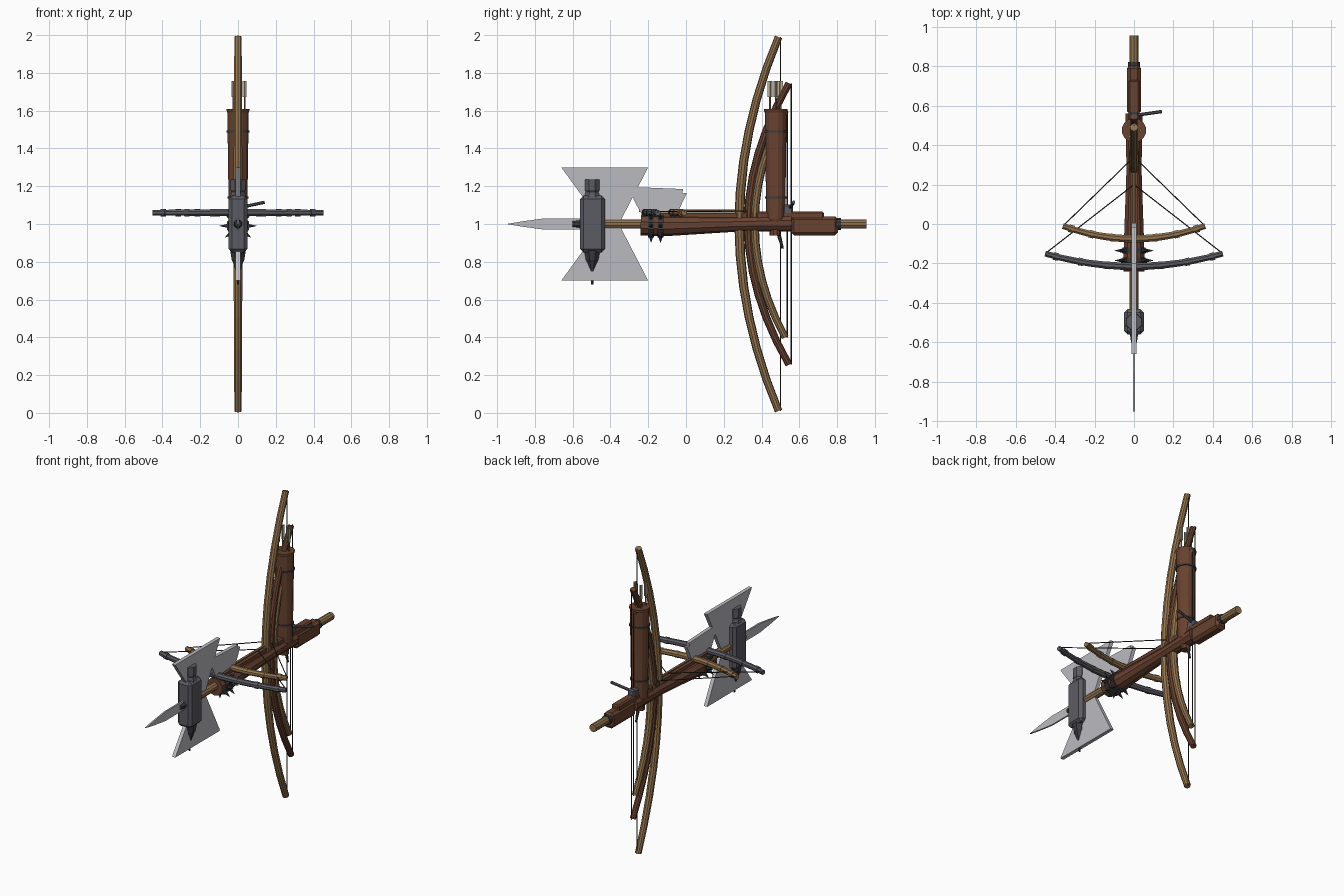
import bpy, bmesh, math
from mathutils import Vector

cube = bpy.data.objects.get("Cube")
if cube:
    bpy.data.objects.remove(cube, do_unlink=True)


def material(name, rgb):
    m = bpy.data.materials.new(name)
    m.use_nodes = True
    m.diffuse_color = (*rgb, 1)
    m.node_tree.nodes["Principled BSDF"].inputs["Base Color"].default_value = (*rgb, 1)
    return m


tan = material("tan wood", (0.29, 0.17, 0.075))
brown = material("brown leather", (0.14, 0.055, 0.03))
steel = material("grey steel", (0.105, 0.105, 0.125))
iron = material("dark iron", (0.045, 0.045, 0.05))
silver = material("bright blade", (0.5, 0.5, 0.53))
cord = material("dark cord", (0.04, 0.03, 0.025))
feather = material("pale feather", (0.5, 0.45, 0.36))


def finish(name, bm, mat):
    bmesh.ops.recalc_face_normals(bm, faces=bm.faces)
    me = bpy.data.meshes.new(name)
    bm.to_mesh(me)
    bm.free()
    me.materials.append(mat)
    ob = bpy.data.objects.new(name, me)
    bpy.context.collection.objects.link(ob)
    return ob


def tube(name, points, radii, mat, sides=10):
    """Sweep a regular polygon along a flat path, one radius per point."""
    pts = [Vector(p) for p in points]
    span = (pts[-1] - pts[0]).normalized()
    ref = Vector((1, 0, 0)) if abs(span.x) < 0.7 else Vector((0, 0, 1))
    bm = bmesh.new()
    rings = []
    for i, p in enumerate(pts):
        t = (pts[min(i + 1, len(pts) - 1)] - pts[max(i - 1, 0)]).normalized()
        u = (ref - t * ref.dot(t)).normalized()
        v = t.cross(u)
        rings.append([bm.verts.new(p + radii[i] * (u * math.cos(a) + v * math.sin(a)))
                      for a in (math.tau * (k + 0.5) / sides for k in range(sides))])
    for a, b in zip(rings, rings[1:]):
        for k in range(sides):
            n = (k + 1) % sides
            bm.faces.new((a[k], a[n], b[n], b[k]))
    bm.faces.new(rings[0])
    bm.faces.new(rings[-1])
    return finish(name, bm, mat)


def rod(name, a, b, r, mat, r2=None, sides=10):
    return tube(name, [a, b], [r, r if r2 is None else r2], mat, sides)


def box(name, centre, size, mat, bevel=0.0):
    bm = bmesh.new()
    bmesh.ops.create_cube(bm, size=1)
    for v in bm.verts:
        v.co = Vector([c + s * k for c, s, k in zip(centre, size, v.co)])
    if bevel:
        bmesh.ops.bevel(bm, geom=bm.edges[:], offset=bevel, segments=1, affect='EDGES')
    return finish(name, bm, mat)


def plate(name, outline, half, mat):
    """Outline in (y, z), thickened along x."""
    bm = bmesh.new()
    f = bm.faces.new([bm.verts.new((-half, y, z)) for y, z in outline])
    new = bmesh.ops.extrude_face_region(bm, geom=[f])["geom"]
    for v in new:
        if isinstance(v, bmesh.types.BMVert):
            v.co.x = half
    return finish(name, bm, mat)


# Long shaft with end band
rod("shaft", (0, -0.5, 1), (0, 0.955, 1), 0.025, tan)
rod("shaft_band", (0, 0.79, 1), (0, 0.82, 1), 0.031, iron)

# Hammer head with top face, lower spike and front nub
box("hammer_block", (0, -0.495, 1), (0.1, 0.13, 0.3), steel, 0.018)
tube("hammer_face", [(0, -0.497, z) for z in (1.13, 1.17, 1.18, 1.235)],
     [0.05, 0.036, 0.042, 0.042], steel, 8)
tube("hammer_spike", [(0, -0.497, z) for z in (0.86, 0.81, 0.8, 0.72)],
     [0.045, 0.036, 0.03, 0.003], iron, 8)
rod("spike_tip", (0, -0.497, 0.68), (0, -0.497, 0.705), 0.006, iron, sides=6)
rod("hammer_nub", (0, -0.6, 1), (0, -0.55, 1), 0.016, iron, 0.024, 8)

# Spear point and axe blades
plate("spear_blade", [(-0.95, 1), (-0.86, 1.015), (-0.75, 1.03), (-0.5, 1.03),
                      (-0.5, 0.97), (-0.75, 0.97), (-0.86, 0.985)], 0.005, silver)
for name, s in (("upper_axe_blade", 1), ("lower_axe_blade", -1)):
    plate(name, [(y, 1 + s * z) for y, z in
                 ((-0.66, 0.3), (-0.2, 0.3), (-0.345, 0.02), (-0.49, 0.02), (-0.53, 0.12))],
          0.012, silver)
plate("rear_blade", [(-0.265, 1.195), (-0.015, 1.185), (-0.02, 1.162), (0.005, 1.165),
                     (-0.04, 1.07), (-0.24, 1.06), (-0.285, 1.145)], 0.012, silver)

# Stock, grip and upper rail
tube("stock", [(0, -0.24, 0.995), (0, -0.1, 0.99), (0, 0.28, 1), (0, 0.56, 1.005)],
     [0.056, 0.054, 0.04, 0.046], brown, 10)
box("stock_rail", (0, 0.09, 1.045), (0.04, 0.62, 0.025), brown)
box("rear_rail", (0, 0.55, 1.045), (0.055, 0.36, 0.04), brown, 0.008)
box("grip", (0, 0.68, 0.99), (0.07, 0.25, 0.1), brown, 0.016)
rod("bolt_shaft", (0, -0.2, 1.068), (0, 0.36, 1.068), 0.008, tan, sides=6)
rod("bolt_head", (0, -0.2, 1.068), (0, -0.25, 1.068), 0.016, iron, 0.002, 6)

# Spiked collars
for i, y in enumerate((-0.185, -0.135)):
    rod(f"spiked_collar_{i}", (0, y - 0.015, 0.99), (0, y + 0.015, 0.99), 0.062, iron)
    for k in range(8):
        a = math.tau * k / 8
        if k == 2:
            continue
        c, s = math.cos(a), math.sin(a)
        rod(f"collar_spike_{i}_{k}", (0.055 * c, y, 0.99 + 0.055 * s),
            (0.098 * c, y, 0.99 + 0.088 * s), 0.012, iron, 0.001, 6)


# Upright bows with strings
STEPS = [i / 6 - 1 for i in range(13)]


def upright_bow(name, mid, tip, half, r, mat, string_y):
    tube(name, [(0, mid + (tip - mid) * t * t, 1 + half * t) for t in STEPS],
         [r * (1 - 0.22 * abs(t)) for t in STEPS], mat)
    rod(name + "_string", (0, string_y, 1 - half), (0, string_y, 1 + half), 0.003, cord, sides=5)


upright_bow("great_bow", 0.282, 0.49, 0.99, 0.026, tan, 0.5)
upright_bow("dark_bow", 0.33, 0.545, 0.745, 0.024, brown, 0.557)
upright_bow("short_bow", 0.362, 0.525, 0.6, 0.024, tan, 0.536)


# Level crossbow limbs with drawn strings
def cross_limb(name, mid, tip, half, mat, nock):
    tube(name, [(half * t, mid + (tip - mid) * t * t, 1.06) for t in STEPS],
         [0.021 * (1 - 0.25 * abs(t)) for t in STEPS], mat, 8)
    for side, s in (("left", 1), ("right", -1)):
        rod(f"{name}_{side}_string", (s * half, tip, 1.065), (0, nock, 1.07), 0.003, cord, sides=5)
        for t in (0.3, 0.6, 0.88):
            y = mid + (tip - mid) * t * t
            d = 0.012
            slope = 2 * (tip - mid) * t / half
            rod(f"{name}_{side}_wrap_{int(t * 100)}", (s * (half * t - d), y - d * slope, 1.06),
                (s * (half * t + d), y + d * slope, 1.06), 0.021, mat, sides=8)


cross_limb("steel_limb", -0.215, -0.15, 0.45, steel, 0.2)
cross_limb("wood_limb", -0.075, -0.01, 0.36, tan, 0.34)

# Quiver with rings and arrows
tube("quiver", [(0, 0.475, z) for z in (1.01, 1.03, 1.59, 1.6, 1.61)],
     [0.045, 0.05, 0.058, 0.062, 0.062], brown, 14)
rod("quiver_foot", (0, 0.472, 0.94), (0, 0.472, 1.02), 0.03, brown)
for z, r in ((1.14, 0.056), (1.49, 0.062)):
    rod(f"quiver_ring_{int(z * 100)}", (0, 0.475, z - 0.006), (0, 0.475, z + 0.006), r, iron, sides=14)
for i, (x, y) in enumerate(((0.035, 0.475), (-0.022, 0.445), (0.005, 0.5), (-0.025, 0.495))):
    rod(f"arrow_{i}", (x, y, 1.5), (x, y, 1.755), 0.005, tan, sides=6)
    box(f"arrow_{i}_fletching_a", (x, y, 1.715), (0.003, 0.026, 0.085), feather)
    box(f"arrow_{i}_fletching_b", (x, y, 1.715), (0.02, 0.003, 0.085), feather)

# Lock, side lever and trigger
box("lock", (0, 0.54, 1.07), (0.05, 0.055, 0.065), steel, 0.008)
rod("side_lever", (0, 0.55, 1.085), (0.14, 0.57, 1.115), 0.009, steel, sides=8)
tube("trigger", [(0, 0.48, 0.99), (0, 0.495, 0.93), (0, 0.512, 0.87)],
     [0.012, 0.01, 0.006], iron, 6)
